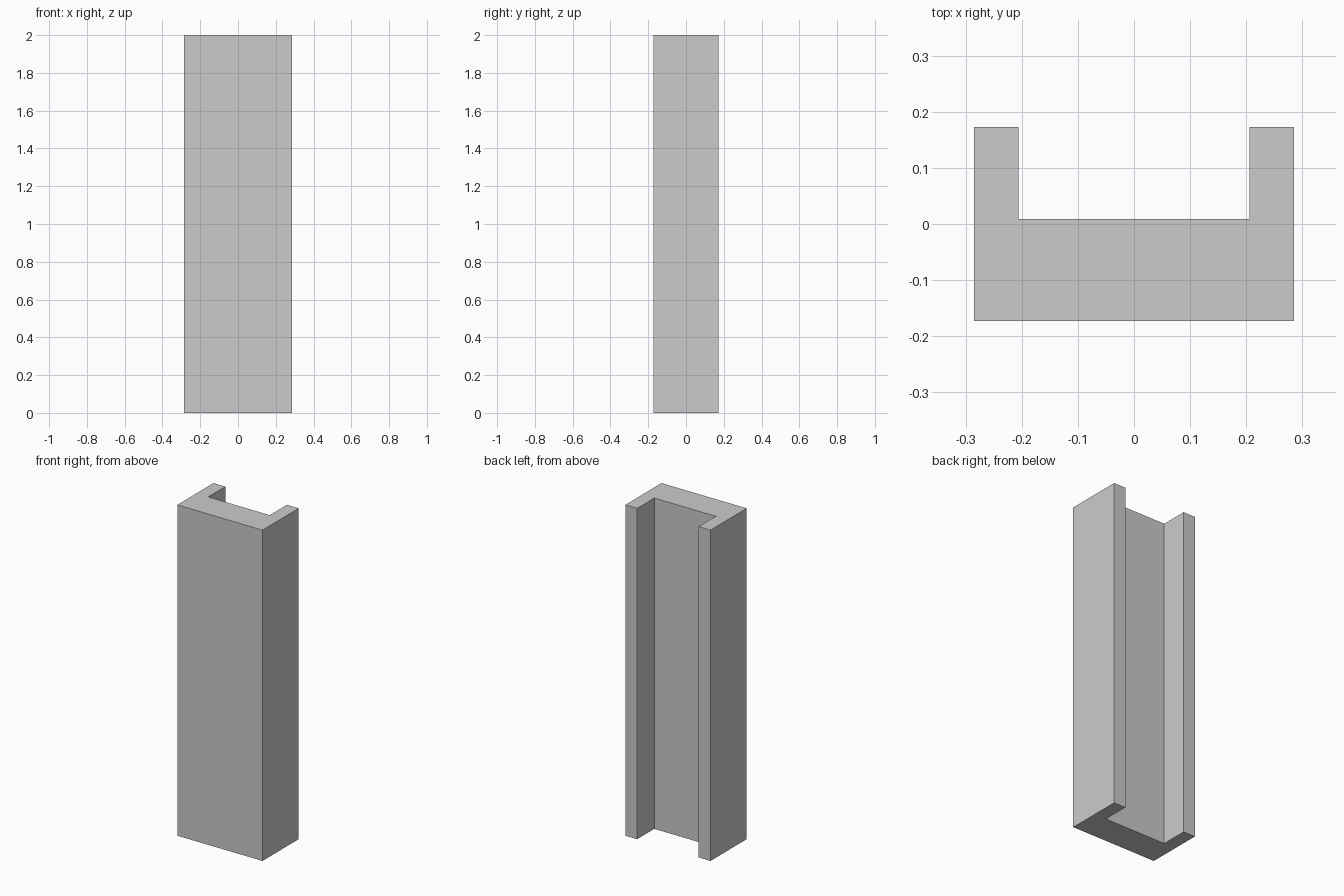
import bpy
import bmesh

if "Cube" in bpy.data.objects:
    bpy.data.objects.remove(bpy.data.objects["Cube"])

HALF_W, HALF_D, HEIGHT = 0.285, 0.1725, 2.0
SLOT_X, SLOT_Y = 0.206, 0.009

# U-shaped cross-section: right half, mirrored to the left
right = [(HALF_W, -HALF_D), (HALF_W, HALF_D), (SLOT_X, HALF_D), (SLOT_X, SLOT_Y)]
profile = right + [(-x, y) for x, y in reversed(right)]

# Channel column: profile extruded upwards
bm = bmesh.new()
base = bm.faces.new([bm.verts.new((x, y, 0)) for x, y in profile])
result = bmesh.ops.extrude_face_region(bm, geom=[base], use_keep_orig=True)
top = [v for v in result["geom"] if isinstance(v, bmesh.types.BMVert)]
bmesh.ops.translate(bm, verts=top, vec=(0, 0, HEIGHT))
bmesh.ops.recalc_face_normals(bm, faces=bm.faces)

mesh = bpy.data.meshes.new("channel_column")
bm.to_mesh(mesh)
bm.free()
bpy.context.collection.objects.link(bpy.data.objects.new("channel_column", mesh))
